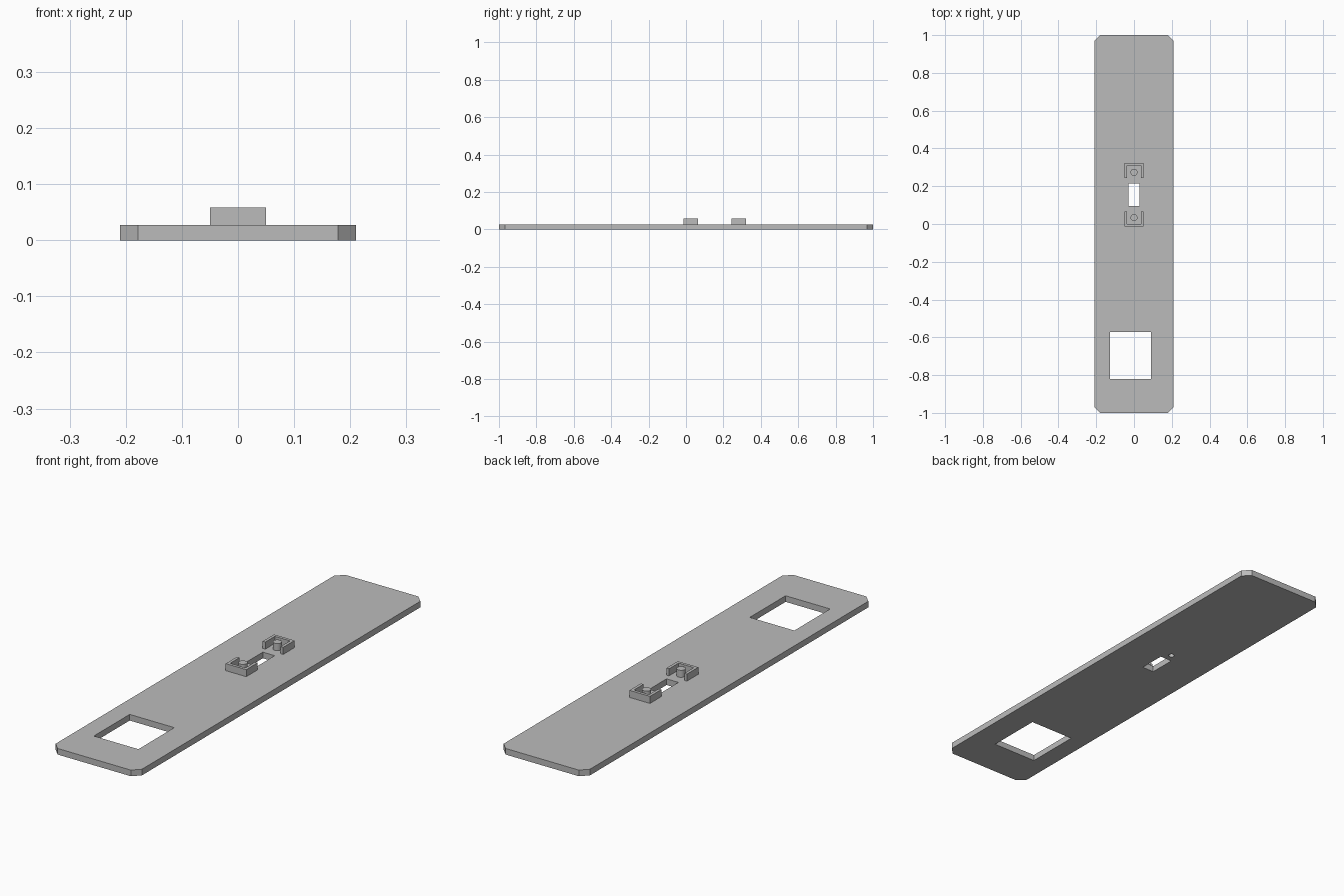
import bpy
import bmesh

cube = bpy.data.objects.get("Cube")
if cube:
    bpy.data.objects.remove(cube, do_unlink=True)

grey = bpy.data.materials.new("light_grey")
grey.use_nodes = True
colour = (0.5, 0.5, 0.5, 1)
grey.diffuse_color = colour
grey.node_tree.nodes["Principled BSDF"].inputs["Base Color"].default_value = colour

PLATE_TOP = 0.027
RIM_TOP = 0.058
MIDDLE = 0.154      # y of the slot, with a bracket on either side


def prism(name, outline, z0, z1):
    """Extrude a counter-clockwise outline from z0 to z1."""
    bm = bmesh.new()
    base = bm.faces.new([bm.verts.new((x, y, z0)) for x, y in outline])
    top = bmesh.ops.extrude_face_region(bm, geom=[base])["geom"]
    verts = [v for v in top if isinstance(v, bmesh.types.BMVert)]
    bmesh.ops.translate(bm, verts=verts, vec=(0, 0, z1 - z0))
    bmesh.ops.recalc_face_normals(bm, faces=bm.faces)
    mesh = bpy.data.meshes.new(name)
    bm.to_mesh(mesh)
    bm.free()
    mesh.materials.append(grey)
    obj = bpy.data.objects.new(name, mesh)
    bpy.context.collection.objects.link(obj)
    return obj


def rectangle(x0, x1, y0, y1):
    return [(x0, y0), (x1, y0), (x1, y1), (x0, y1)]


def cylinder(name, y, radius, z0, z1):
    bpy.ops.mesh.primitive_cylinder_add(
        vertices=32, radius=radius, depth=z1 - z0, location=(0, y, (z0 + z1) / 2))
    obj = bpy.context.object
    obj.name = name
    obj.data.materials.append(grey)
    bpy.ops.object.shade_smooth_by_angle()
    return obj


# Long plate with clipped corners
w, h, c = 0.21, 1.0, 0.032
plate = prism("plate", [(c - w, -h), (w - c, -h), (w, c - h), (w, h - c),
                        (w - c, h), (c - w, h), (-w, h - c), (-w, c - h)], 0, PLATE_TOP)

# Window, slot and small blind hole underneath
cutters = [
    prism("window_cutter", rectangle(-0.127, 0.09, -0.821, -0.572), -0.1, 0.1),
    prism("slot_cutter", rectangle(-0.029, 0.029, MIDDLE - 0.06, MIDDLE + 0.06), -0.1, 0.1),
    cylinder("blind_hole_cutter", MIDDLE + 0.096, 0.012, -0.02, 0.02),
]
for cutter in cutters:
    cutter.hide_render = True
    cutter.hide_viewport = True
    cutter.display_type = 'WIRE'
    cut = plate.modifiers.new(cutter.name, 'BOOLEAN')
    cut.operation = 'DIFFERENCE'
    cut.solver = 'EXACT'
    cut.object = cutter

# U-shaped brackets opening towards the slot, each around a peg
outer, wall, near, far = 0.05, 0.013, 0.089, 0.168
inner = outer - wall
for side, label in ((1, "back"), (-1, "front")):
    profile = [(-outer, near), (-inner, near), (-inner, far - wall), (inner, far - wall),
               (inner, near), (outer, near), (outer, far), (-outer, far)]
    prism(label + "_bracket", [(x, MIDDLE + side * y) for x, y in profile], PLATE_TOP, RIM_TOP)
    cylinder(label + "_peg", MIDDLE + side * 0.12, 0.0185, PLATE_TOP, RIM_TOP)
